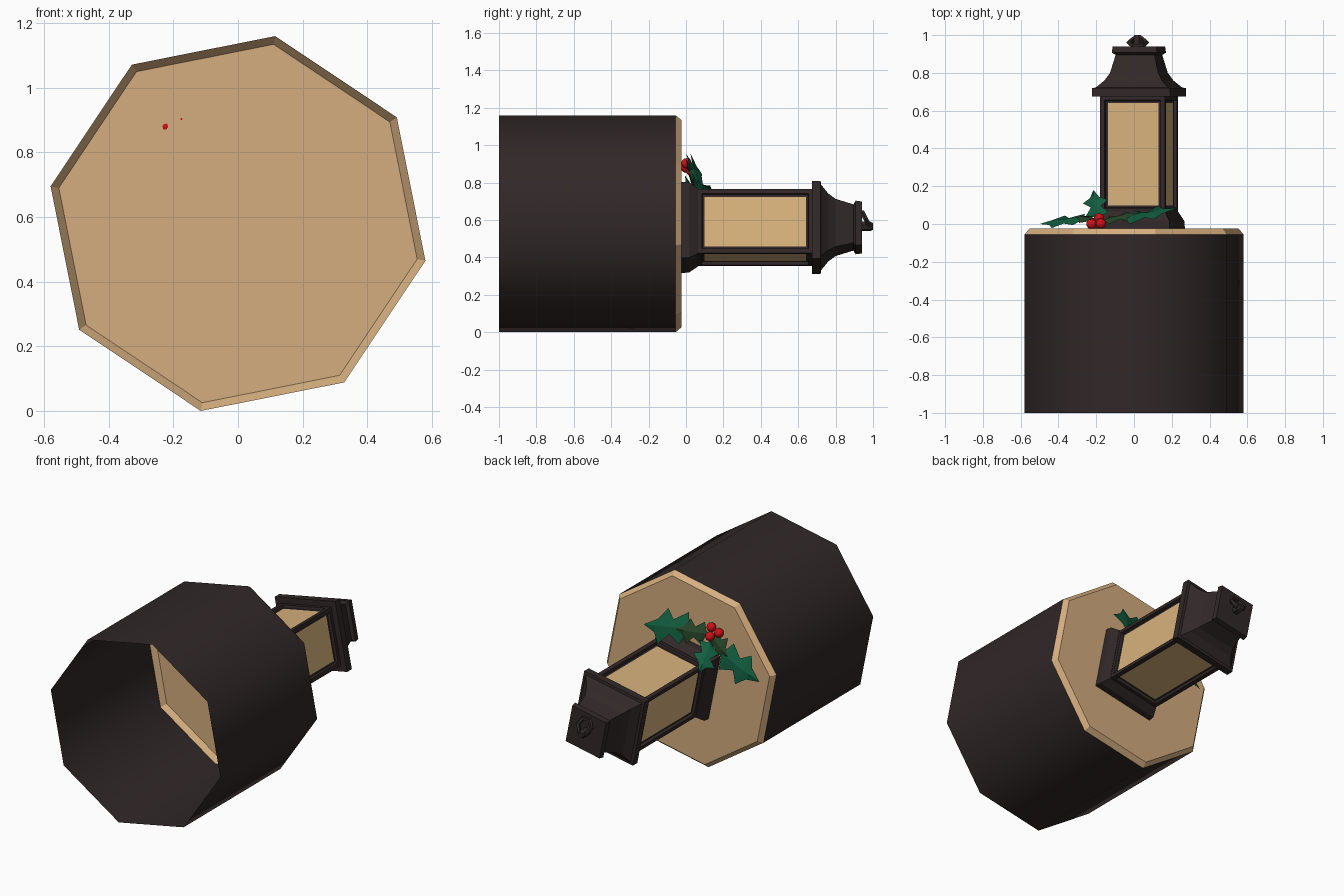
import bpy, bmesh, math
from mathutils import Vector

if "Cube" in bpy.data.objects:
    bpy.data.objects.remove(bpy.data.objects["Cube"])

def mat(name, rgb):
    m = bpy.data.materials.new(name)
    m.diffuse_color = (*rgb, 1)
    m.use_nodes = True
    m.node_tree.nodes["Principled BSDF"].inputs["Base Color"].default_value = m.diffuse_color
    return m

DARK = mat("dark_brown", (0.031, 0.021, 0.021))
CREAM = mat("cream_top", (0.66, 0.42, 0.21))
PANE = mat("warm_pane", (0.68, 0.44, 0.20))
GREEN = mat("leaf_green", (0.006, 0.11, 0.05))
DEEP = mat("deep_leaf_green", (0.02, 0.06, 0.022))
RED = mat("berry_red", (0.60, 0.006, 0.008))

TURN = 11.25                 # whole model is twisted about its long axis
LX, LZ = 0.026, 0.56         # lantern axis


def finish(name, bm, mats, smooth=None, recalc=True):
    if recalc:
        bmesh.ops.recalc_face_normals(bm, faces=bm.faces)
    me = bpy.data.meshes.new(name)
    bm.to_mesh(me)
    bm.free()
    for m in mats:
        me.materials.append(m)
    ob = bpy.data.objects.new(name, me)
    bpy.context.collection.objects.link(ob)
    if smooth:
        bpy.ops.object.select_all(action='DESELECT')
        ob.select_set(True)
        bpy.context.view_layer.objects.active = ob
        bpy.ops.object.shade_smooth_by_angle(angle=math.radians(smooth))
    return ob


def loft(sides, rings, angle, cx, cz, start=True, end=True):
    """Stack of polygons along y; rings are (y, corner radius)."""
    bm = bmesh.new()
    loops = []
    for y, r in rings:
        loops.append([bm.verts.new((cx + r * math.cos(angle + 2 * math.pi * i / sides), y,
                                    cz + r * math.sin(angle + 2 * math.pi * i / sides)))
                      for i in range(sides)])
    for a, b in zip(loops, loops[1:]):
        for i in range(sides):
            j = (i + 1) % sides
            bm.faces.new((a[j], a[i], b[i], b[j]))
    if start:
        bm.faces.new(loops[0])
    if end:
        bm.faces.new(loops[-1][::-1])
    return bm


def square(rings):
    return loft(4, [(y, h * math.sqrt(2)) for y, h in rings], math.radians(45 + TURN), LX, LZ)


# Hollow octagonal post, open at the front, and its bevelled top sheet
A8 = math.radians(22.5 + TURN)
finish("post", loft(8, [(-1, 0.591), (-0.055, 0.591)], A8, 0, 0.58, False, False), [DARK], 60, recalc=False)
finish("post_top", loft(8, [(-0.055, 0.591), (-0.025, 0.565)], A8, 0, 0.58, False, True), [CREAM], recalc=False)

# Lantern foot and roof
finish("lantern_foot", square([(-0.025, 0.207), (0.015, 0.205), (0.065, 0.177)]), [DARK])
finish("lantern_roof", square([(0.675, 0.211), (0.72, 0.211), (0.722, 0.195), (0.76, 0.155), (0.80, 0.13),
                               (0.895, 0.105), (0.907, 0.122), (0.94, 0.118)]), [DARK])

# Lantern body with recessed panes on its four sides
bm = square([(0.06, 0.175), (0.68, 0.175)])
bmesh.ops.recalc_face_normals(bm, faces=bm.faces)
walls = [f for f in bm.faces if abs(f.normal.y) < 0.5]
bmesh.ops.inset_individual(bm, faces=walls, thickness=0.035)
bmesh.ops.inset_individual(bm, faces=walls, thickness=0.004, depth=-0.018)
bmesh.ops.inset_individual(bm, faces=walls, thickness=0.016)
for f in walls:
    f.material_index = 1
finish("lantern_body", bm, [DARK, PANE], recalc=False)

# Hanging loop
finish("loop_knob", loft(6, [(0.935, 0.026), (0.985, 0.026), (1.0, 0.018)], 0.3, LX - 0.006, 0.566), [DARK])
bpy.ops.mesh.primitive_torus_add(major_segments=6, minor_segments=5, major_radius=0.047, minor_radius=0.013,
                                 location=(0.02, 0.961, 0.605), rotation=(math.radians(-63), 0, 0))
ring = bpy.context.object
ring.name = "hanging_ring"
ring.data.materials.append(DARK)

# Holly leaves: spiky outline on both sides of a folded mid rib
SPIKES = [(0.12, 0.25), (0.2, 0.9), (0.45, 0.42), (0.62, 1.0), (0.75, 0.38)]


def leaf(name, base, tip, side, m):
    base, tip, side = Vector(base), Vector(tip), Vector(side)
    fold = (tip - base).cross(side).normalized()
    if fold.y < 0:
        fold = -fold
    bm = bmesh.new()
    v0, v1 = bm.verts.new(base), bm.verts.new(tip)
    rib = [v0] + [bm.verts.new(base.lerp(tip, t) + fold * 0.012) for t, w in SPIKES] + [v1]
    for s in (1, -1):
        edge = [v0] + [bm.verts.new(base.lerp(tip, t) + side * (w * s)) for t, w in SPIKES] + [v1]
        for i in range(len(rib) - 1):
            quad = []
            for v in (rib[i], edge[i], edge[i + 1], rib[i + 1]):
                if v not in quad:
                    quad.append(v)
            bm.faces.new(quad if s > 0 else quad[::-1])
    bm.normal_update()
    if sum(f.normal.y for f in bm.faces) < 0:
        bmesh.ops.reverse_faces(bm, faces=bm.faces)
    finish(name, bm, [m], recalc=False)


leaf("leaf_right", (-0.07, 0.02, 0.87), (0.23, 0.085, 0.845), (-0.012, -0.036, 0.10), GREEN)
leaf("leaf_left", (-0.24, 0.03, 0.79), (-0.50, 0.0, 0.65), (-0.035, -0.033, 0.085), GREEN)
leaf("leaf_middle", (-0.19, 0.02, 0.83), (-0.215, 0.18, 0.70), (0.065, 0.01, 0.035), GREEN)
leaf("leaf_dark_right", (-0.17, 0.01, 0.86), (0.03, 0.06, 0.86), (0.0, -0.022, 0.07), DEEP)
leaf("leaf_dark_left", (-0.17, 0.01, 0.87), (-0.31, 0.035, 0.77), (-0.035, -0.02, 0.06), DEEP)

# Berries
for i, p in enumerate([(-0.225, 0.0, 0.88), (-0.175, 0.002, 0.903), (-0.185, 0.03, 0.86)]):
    bpy.ops.mesh.primitive_ico_sphere_add(subdivisions=2, radius=0.028, location=p)
    b = bpy.context.object
    b.name = f"berry_{i + 1}"
    b.data.materials.append(RED)
    bpy.ops.object.shade_smooth()
